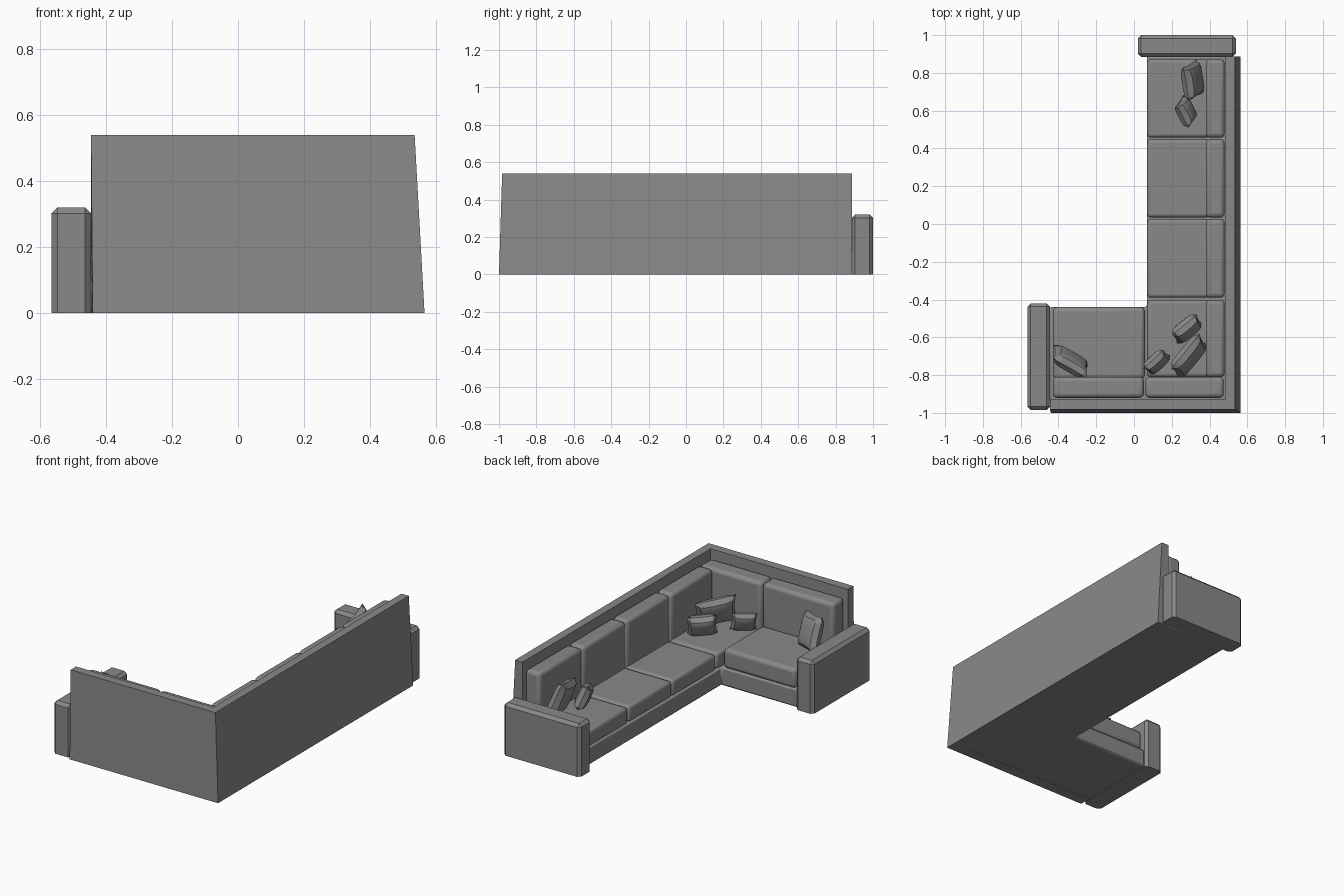
import bpy, bmesh
from math import radians, atan2, sqrt
from mathutils import Matrix, Vector

if "Cube" in bpy.data.objects:
    bpy.data.objects.remove(bpy.data.objects["Cube"])

fabric = bpy.data.materials.new("dark_grey_fabric")
fabric.diffuse_color = (0.25, 0.25, 0.25, 1)
fabric.use_nodes = True
fabric.node_tree.nodes["Principled BSDF"].inputs["Base Color"].default_value = fabric.diffuse_color


def finish(name, bm, bevel=0.0, segments=3, smooth=True):
    bmesh.ops.recalc_face_normals(bm, faces=bm.faces[:])
    me = bpy.data.meshes.new(name)
    bm.to_mesh(me)
    bm.free()
    me.materials.append(fabric)
    ob = bpy.data.objects.new(name, me)
    bpy.context.collection.objects.link(ob)
    if bevel:
        mod = ob.modifiers.new("Bevel", 'BEVEL')
        mod.width = bevel
        mod.segments = segments
        mod.limit_method = 'ANGLE'
    if smooth:
        bpy.ops.object.select_all(action='DESELECT')
        ob.select_set(True)
        bpy.context.view_layer.objects.active = ob
        bpy.ops.object.shade_smooth_by_angle(angle=radians(35))
    return ob


def box_mesh(x0, x1, y0, y1, z0, z1):
    bm = bmesh.new()
    m = Matrix.Translation(((x0 + x1) / 2, (y0 + y1) / 2, (z0 + z1) / 2))
    m = m @ Matrix.Diagonal((x1 - x0, y1 - y0, z1 - z0, 1))
    bmesh.ops.create_cube(bm, size=1, matrix=m)
    return bm


def cushion(name, x0, x1, y0, y1, z0, z1, r=0.018):
    return finish(name, box_mesh(x0, x1, y0, y1, z0, z1), r)


def arm(name, x0, x1, y0, y1, h):
    # Chamfer everything but the floor edges
    bm = box_mesh(x0, x1, y0, y1, 0, h)
    edges = [e for e in bm.edges if max(v.co.z for v in e.verts) > 0.01]
    bmesh.ops.bevel(bm, geom=edges, offset=0.018, segments=1, affect='EDGES')
    return finish(name, bm)


def prism(name, bottom, top, z0, z1, bevel=0.0):
    bm = bmesh.new()
    lo = [bm.verts.new((x, y, z0)) for x, y in bottom]
    hi = [bm.verts.new((x, y, z1)) for x, y in top]
    bm.faces.new(lo)
    bm.faces.new(hi)
    for i in range(len(lo)):
        j = (i + 1) % len(lo)
        bm.faces.new((lo[i], lo[j], hi[j], hi[i]))
    return finish(name, bm, bevel, 2, smooth=bool(bevel))


def pillow(name, centre, along, w, h, t, lean, roll, n=10):
    # Two bulged grids sharing a pinched rim; leans away from its front
    bm = bmesh.new()
    yaw = atan2(along[1], along[0])
    m = (Matrix.Translation(Vector(centre)) @ Matrix.Rotation(yaw, 4, 'Z')
         @ Matrix.Rotation(radians(lean), 4, 'X') @ Matrix.Rotation(radians(roll), 4, 'Y'))
    for side in (-1, 1):
        g = []
        for i in range(n + 1):
            row = []
            for j in range(n + 1):
                u, v = 2 * i / n - 1, 2 * j / n - 1
                x = u * (1 - 0.08 * (1 - v * v)) * w / 2
                z = v * (1 - 0.08 * (1 - u * u)) * h / 2
                y = side * t / 2 * sqrt(max(0, (1 - u ** 4) * (1 - v ** 4)))
                row.append(bm.verts.new(m @ Vector((x, y, z))))
            g.append(row)
        for i in range(n):
            for j in range(n):
                bm.faces.new((g[i][j], g[i + 1][j], g[i + 1][j + 1], g[i][j + 1]))
    bmesh.ops.remove_doubles(bm, verts=bm.verts[:], dist=1e-5)
    return finish(name, bm)


# L-shaped base and tapered back wall
L = [(-0.45, -0.97), (0.53, -0.97), (0.53, 0.89), (0.068, 0.89), (0.068, -0.44), (-0.45, -0.44)]
prism("base", L, L, 0.001, 0.115, 0.012)
inner = [(0.485, 0.888), (0.485, -0.93), (-0.445, -0.93)]
prism("back_wall", [(-0.44, -1), (0.565, -1), (0.565, 0.888)] + inner,
      [(-0.445, -0.983), (0.535, -0.983), (0.535, 0.888)] + inner, 0, 0.54)

# Arms at both ends
arm("long_side_arm", 0.02, 0.54, 0.885, 1.0, 0.32)
arm("short_side_arm", -0.565, -0.445, -0.985, -0.42, 0.32)

# Long run: four seats with back cushions
for i, (a, b) in enumerate([(-0.81, -0.402), (-0.39, 0.027), (0.035, 0.448), (0.458, 0.872)]):
    cushion(f"seat_cushion_{i + 1}", 0.07, 0.40, a, b, 0.11, 0.21)
    cushion(f"back_cushion_{i + 1}", 0.38, 0.48, a, b, 0.13, 0.49, 0.022)

# Short run
cushion("short_side_seat", -0.43, 0.057, -0.82, -0.44, 0.11, 0.23, 0.022)
cushion("short_side_back_cushion", -0.43, 0.052, -0.92, -0.81, 0.13, 0.49, 0.022)
cushion("corner_back_cushion", 0.06, 0.475, -0.92, -0.81, 0.13, 0.49, 0.022)

# Throw pillows: centre, direction along width, width, height, thickness, lean, roll
pillows = [
    ((0.31, 0.76, 0.325), (-0.1, 1), 0.19, 0.22, 0.08, -20, -10),
    ((0.275, 0.595, 0.275), (-0.35, 0.9), 0.14, 0.15, 0.075, -22, -15),
    ((0.29, -0.70, 0.30), (0.6, 0.8), 0.24, 0.19, 0.08, -20, 7),
    ((0.28, -0.555, 0.27), (0.75, 0.65), 0.17, 0.14, 0.08, -22, 4),
    ((0.12, -0.73, 0.27), (0.75, 0.65), 0.145, 0.125, 0.07, -22, -4),
    ((-0.335, -0.73, 0.325), (0.84, -0.54), 0.21, 0.21, 0.08, 18, 10),
]
for i, p in enumerate(pillows):
    if i == 5:
        p = p[:5] + (18, 10)
    pillow(f"throw_pillow_{i + 1}", *p)
